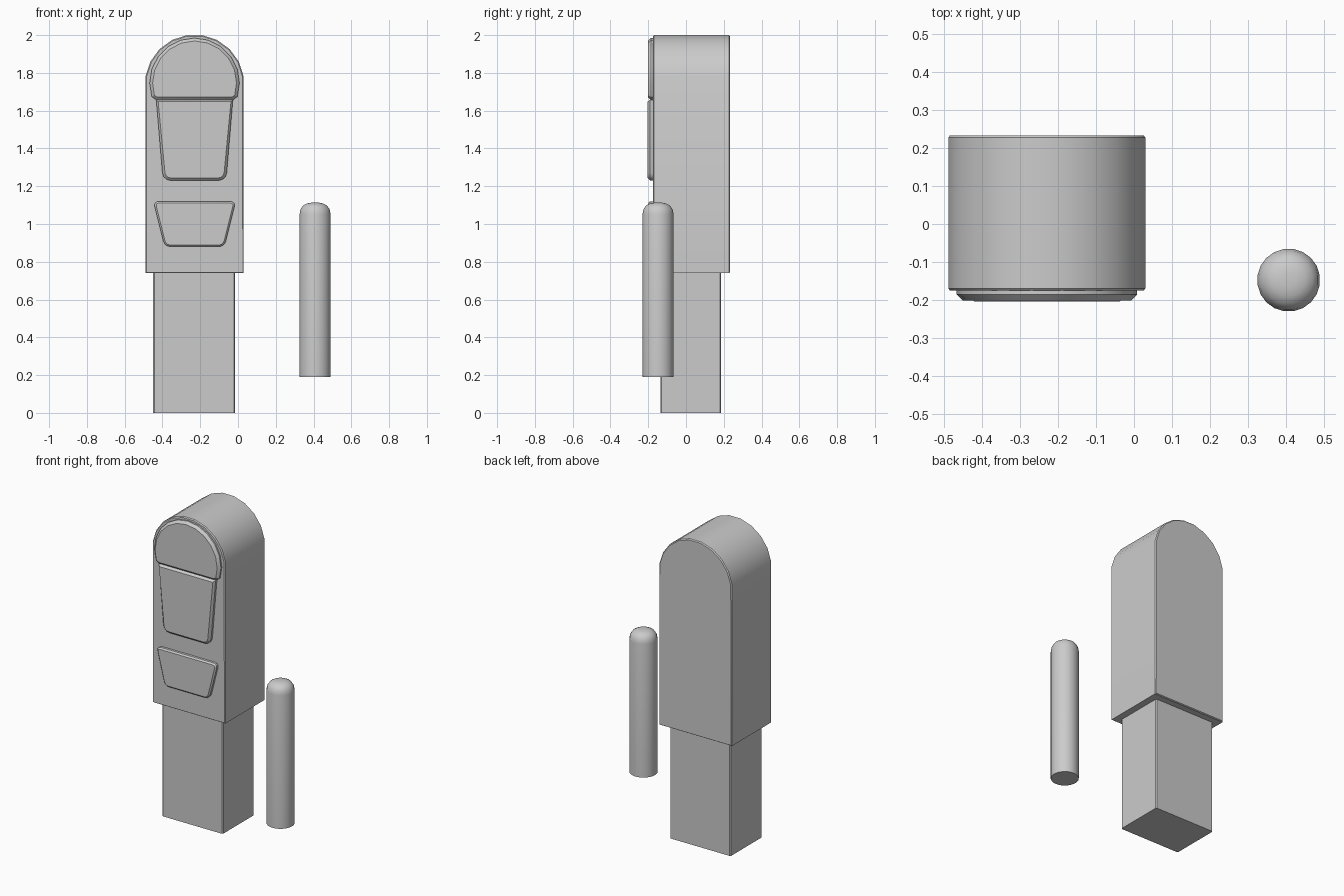
import bpy, bmesh, math

if "Cube" in bpy.data.objects:
    bpy.data.objects.remove(bpy.data.objects["Cube"])

CX = -0.23  # centre line of the main housing


def prism(name, outline, y_front, y_back, bevel=0.0, both=False, corners=(), radius=0.03):
    """Extrude an x-z outline along y, with rounded corners and chamfered end faces."""
    bm = bmesh.new()
    verts = [bm.verts.new((x, y_front, z)) for x, z in outline]
    bm.faces.new(verts)
    if corners:
        bmesh.ops.bevel(bm, geom=[verts[i] for i in corners], offset=radius,
                        segments=3, profile=0.5, affect='VERTICES')
    front = list(bm.faces)[0]
    pts = [v.co.copy() for v in front.verts]
    bm.clear()
    a = [bm.verts.new((p.x, y_front + bevel, p.z)) for p in pts]
    b = [bm.verts.new((p.x, y_back - (bevel if both else 0), p.z)) for p in pts]
    ends = [bm.faces.new(a), bm.faces.new(b[::-1])]
    n = len(a)
    for i in range(n):
        j = (i + 1) % n
        bm.faces.new((a[j], a[i], b[i], b[j]))
    bmesh.ops.recalc_face_normals(bm, faces=bm.faces)
    if bevel:
        for f in ends if both else ends[:1]:
            bmesh.ops.inset_region(bm, faces=[f], thickness=bevel, depth=bevel)
    return finish(name, bm)


def finish(name, bm):
    mesh = bpy.data.meshes.new(name)
    bm.to_mesh(mesh)
    bm.free()
    ob = bpy.data.objects.new(name, mesh)
    bpy.context.collection.objects.link(ob)
    bpy.ops.object.select_all(action='DESELECT')
    ob.select_set(True)
    bpy.context.view_layer.objects.active = ob
    bpy.ops.object.shade_smooth_by_angle(angle=math.radians(30))
    return ob


def arc(r, cz, start, end):
    """Arc points in 18 degree steps, right to left over the top."""
    return [(CX + r * math.cos(math.radians(d)), cz + r * math.sin(math.radians(d)))
            for d in range(start, end + 1, 18)]


def trapezoid(top_half, bottom_half, z_top, z_bottom):
    return [(CX + top_half, z_top), (CX - top_half, z_top),
            (CX - bottom_half, z_bottom), (CX + bottom_half, z_bottom)]


# Domed housing
dome = arc(0.263, 1.74, 9, 171)
x_r, x_l = dome[0][0], dome[-1][0]
prism("housing", [(x_r, 0.74)] + dome + [(x_l, 0.74)], -0.176, 0.234, 0.006, both=True)

# Narrower plug below the housing, slightly chamfered upright edges
bm = bmesh.new()
c = 0.006
x0, x1, y0, y1 = -0.449, -0.015, -0.135, 0.186
foot = [(x0 + c, y0), (x1 - c, y0), (x1, y0 + c), (x1, y1 - c),
        (x1 - c, y1), (x0 + c, y1), (x0, y1 - c), (x0, y0 + c)]
face = bm.faces.new([bm.verts.new((x, y, 0)) for x, y in foot])
res = bmesh.ops.extrude_face_region(bm, geom=[face])
for v in res["geom"]:
    if isinstance(v, bmesh.types.BMVert):
        v.co.z = 0.745
if face.is_valid is False or len([f for f in bm.faces if all(v.co.z == 0 for v in f.verts)]) == 0:
    bm.faces.new([v for v in bm.verts if v.co.z == 0])
bmesh.ops.recalc_face_normals(bm, faces=bm.faces)
finish("plug", bm)

# Raised front panels
prism("round_panel", arc(0.238, 1.747, -18, 198)[:] + [(CX - 0.203, 1.657), (CX + 0.203, 1.657)],
      -0.202, -0.17, 0.016)
prism("tall_panel", trapezoid(0.203, 0.167, 1.657, 1.23), -0.204, -0.17, 0.014,
      corners=(2, 3), radius=0.04)
prism("lower_panel", trapezoid(0.218, 0.158, 1.12, 0.88), -0.2, -0.17, 0.009,
      corners=(0, 1, 2, 3), radius=0.028)

# Separate round-topped pin
bm = bmesh.new()
profile = [(0.083, 0.19), (0.083, 1.052), (0.078, 1.078), (0.064, 1.098),
           (0.043, 1.109), (0.02, 1.113)]
n = 20
rings = [[bm.verts.new((0.408 + r * math.cos(2 * math.pi * (i + 0.5) / n),
                        -0.148 + r * math.sin(2 * math.pi * (i + 0.5) / n), z))
          for i in range(n)] for r, z in profile]
for lo, hi in zip(rings, rings[1:]):
    for i in range(n):
        j = (i + 1) % n
        bm.faces.new((lo[i], lo[j], hi[j], hi[i]))
bm.faces.new(rings[0][::-1])
bm.faces.new(rings[-1])
finish("pin", bm)
